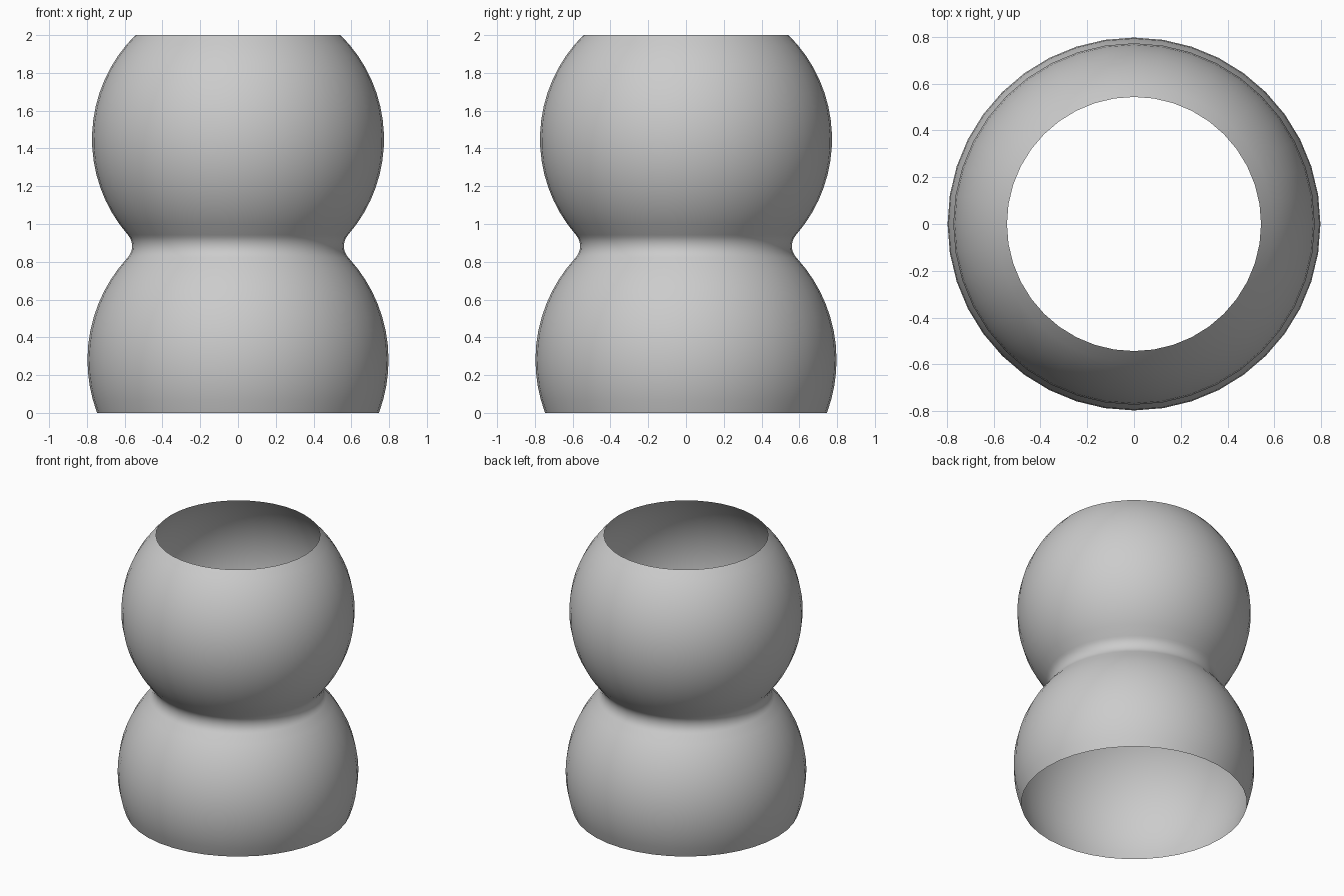
import bpy
import bmesh
from math import sin, cos, asin, atan2, sqrt, pi

cube = bpy.data.objects.get("Cube")
if cube:
    bpy.data.objects.remove(cube)

# Two stacked globes, blended by a round neck
LOW_R, LOW_Z = 0.797, 0.28
TOP_R, TOP_Z = 0.773, 1.45
NECK = 0.09
HEIGHT = 2.0
SEGMENTS = 40


def arc(radius, z, start, end, steps, centre=0.0):
    """Profile points (distance from axis, height) along an arc."""
    angles = [start + (end - start) * i / steps for i in range(steps + 1)]
    return [(centre + radius * cos(a), z + radius * sin(a)) for a in angles]


# Centre of the neck arc, tangent to both globes
gap = TOP_Z - LOW_Z
a, b = LOW_R + NECK, TOP_R + NECK
rise = (gap ** 2 + a ** 2 - b ** 2) / (2 * gap)
neck_x = sqrt(a ** 2 - rise ** 2)
low_end = atan2(rise, neck_x)
top_start = -atan2(gap - rise, neck_x)

profile = arc(LOW_R, LOW_Z, asin(-LOW_Z / LOW_R), low_end, 12)
profile += arc(NECK, LOW_Z + rise, low_end + pi, top_start + pi, 8, neck_x)[::1][1:-1]
profile += arc(TOP_R, TOP_Z, top_start, asin((HEIGHT - TOP_Z) / TOP_R), 16)

# Spin the profile into an open shell
bm = bmesh.new()
verts = [bm.verts.new((r, 0, z)) for r, z in profile]
edges = [bm.edges.new(pair) for pair in zip(verts, verts[1:])]
bmesh.ops.spin(bm, geom=verts + edges, cent=(0, 0, 0), axis=(0, 0, 1),
               angle=2 * pi, steps=SEGMENTS, use_merge=True)
bmesh.ops.remove_doubles(bm, verts=bm.verts, dist=0.0001)
bmesh.ops.recalc_face_normals(bm, faces=bm.faces)

# Outward facing shell
if sum(f.normal.dot(f.calc_center_median() * 1) - f.normal.z * f.calc_center_median().z
       for f in bm.faces) < 0:
    bmesh.ops.reverse_faces(bm, faces=bm.faces)
for face in bm.faces:
    face.smooth = True

mesh = bpy.data.meshes.new("double_globe_shell")
bm.to_mesh(mesh)
bm.free()
shell = bpy.data.objects.new("double_globe_shell", mesh)
bpy.context.collection.objects.link(shell)

# Plain grey
grey = bpy.data.materials.new("plain_grey")
grey.use_nodes = True
colour = (0.6, 0.6, 0.6, 1)
grey.diffuse_color = colour
grey.node_tree.nodes["Principled BSDF"].inputs["Base Color"].default_value = colour
mesh.materials.append(grey)
